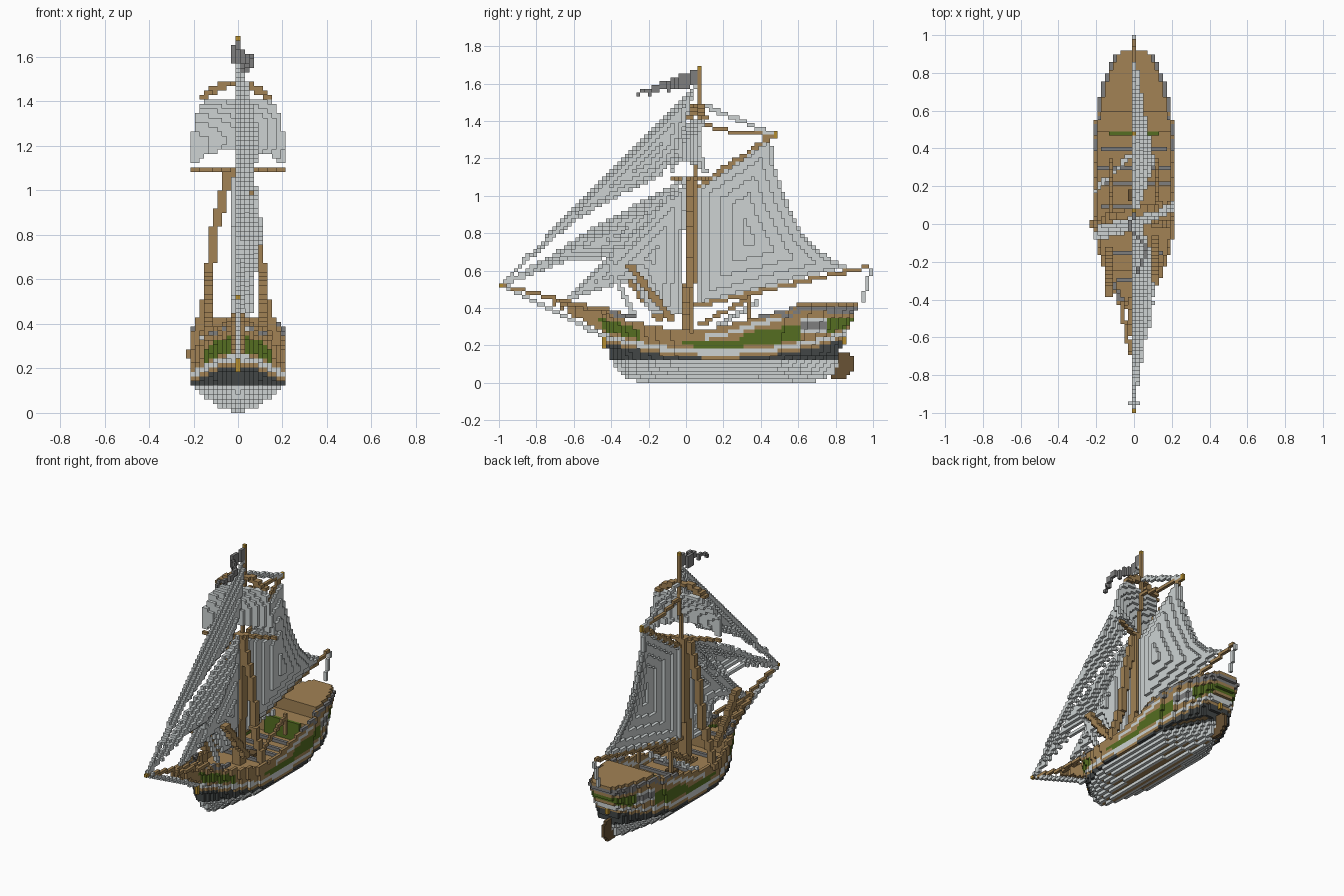
import bpy, bmesh, math
from mathutils import Vector

V = 2 / 98  # block size
if "Cube" in bpy.data.objects:
    bpy.data.objects.remove(bpy.data.objects["Cube"])

COLOURS = {
    "canvas_white": (0.61, 0.65, 0.65), "oak_brown": (0.36, 0.225, 0.09),
    "dark_brown": (0.14, 0.085, 0.035), "moss_green": (0.09, 0.155, 0.015),
    "charcoal": (0.055, 0.062, 0.062), "mid_grey": (0.21, 0.21, 0.21),
    "gold": (0.46, 0.27, 0.03)}
WHITE, BROWN, DARK, GREEN, COAL, GREY, GOLD = range(7)
MATS = []
for name, rgb in COLOURS.items():
    m = bpy.data.materials.new(name)
    m.use_nodes = True
    m.diffuse_color = (*rgb, 1)
    b = m.node_tree.nodes["Principled BSDF"]
    b.inputs["Base Color"].default_value = (*rgb, 1)
    b.inputs["Roughness"].default_value = 0.9
    MATS.append(m)

AXES = [Vector(a) for a in ((1, 0, 0), (0, 1, 0), (0, 0, 1))]


def cell(x, y, z):
    return round(x / V), math.floor(y / V + 1e-6), math.floor(z / V + 1e-6)


def build(name, cells):
    """Turn a dictionary of cell -> colour into one blocky mesh."""
    bm = bmesh.new()
    cache = {}

    def vert(p):
        key = tuple(round(c * 2) for c in p)
        if key not in cache:
            cache[key] = bm.verts.new(p * V)
        return cache[key]

    for c, colour in cells.items():
        centre = Vector((c[0], c[1] + 0.5, c[2] + 0.5))
        for a in range(3):
            for s in (-1, 1):
                near = list(c)
                near[a] += s
                if tuple(near) in cells:
                    continue
                n, u, w = AXES[a] * s / 2, AXES[(a + 1) % 3] / 2, AXES[(a + 2) % 3] * s / 2
                f = bm.faces.new([vert(centre + n + d) for d in (-u - w, u - w, u + w, w - u)])
                f.material_index = colour
    me = bpy.data.meshes.new(name)
    bm.to_mesh(me)
    bm.free()
    for m in MATS:
        me.materials.append(m)
    ob = bpy.data.objects.new(name, me)
    bpy.context.collection.objects.link(ob)


def line(pts, colour, w=1, cells=None):
    """Chain of blocks along a path, w blocks wide."""
    cells = {} if cells is None else cells
    for a, b in zip(pts, pts[1:]):
        a, b = Vector(a), Vector(b)
        n = int((b - a).length / V * 2) + 1
        for i in range(n + 1):
            x, y, z = cell(*a.lerp(b, i / n))
            for dx in range(w):
                for dy in range(w):
                    cells[x + dx - w // 2, y + dy - w // 2, z] = colour
    return cells


def ramp(t, pts):
    for (a, p), (b, q) in zip(pts, pts[1:]):
        if t <= b:
            return p + (q - p) * max(0, t - a) / (b - a)
    return pts[-1][1]


# Hull shape rules
PLAN = [(0, .02), (.04, .07), (.1, .125), (.2, .175), (.32, .213), (.6, .215),
        (.75, .2), (.85, .175), (.93, .135), (.98, .1), (1, .06)]
TOP = [(-.5, .39), (-.3, .33), (0, .27), (.2, .3), (.4, .36), (.55, .40), (.62, .43)]
STEM = [(0, -.24), (.03, -.33), (.12, -.4), (.3, -.45), (.4, -.48)]
STERN = [(0, .65), (.04, .8), (.2, .83), (.43, .93)]


def half_width(y, z):
    y0, y1 = ramp(z, STEM), ramp(z, STERN)
    if not y0 <= y <= y1:
        return -1
    w = ramp((y - y0) / (y1 - y0), PLAN)
    if z < .15:
        w *= 1 - ((.15 - z) / .155) ** 1.8
        w *= min(1, (y1 - y + .03) / .35) ** .5
    return w


def deck(y):
    return .31 if y < -.25 else .22 if y < .48 else .34 if y < .6 else .43


def hull_colour(y, z):
    h = z - (.13 + .23 * (y - .18) ** 2)
    left = ramp(y, TOP) - z
    if z < .12:
        return WHITE
    if h < 0:
        return COAL
    if left < .03:
        return GREY if .38 < y < .6 and left < .015 else BROWN
    if h < .02:
        return BROWN
    if h < .045:
        return WHITE
    if h < .06:
        return BROWN
    if .62 < y < .76:  # side gallery panel
        return GREY if .28 < z < .33 else WHITE if .26 < z < .35 else BROWN
    if left < .055 and y > .1:
        return GREY if y > .5 else WHITE
    if left < .075 and y > .2:
        return BROWN
    if y < -.25 or y > .28:
        return GREEN if h < .14 else BROWN
    return GREEN if -.02 < y and h < .085 else BROWN


hull = {}
for j in range(-26, 48):
    y = (j + .5) * V
    for k in range(21):
        z = (k + .5) * V
        w = half_width(y, z)
        if w < 0 or z > ramp(y, TOP):
            continue
        n = round(w / V - .35)
        if y > .6 and k == 20:  # raised poop platform inside a ledge
            n -= 1
        for i in range(-n, n + 1):
            rim = abs(i) >= n or min(half_width(y - V, z), half_width(y + V, z)) < abs(i) * V
            if z < deck(y) or rim:
                ledge = y > .6 and k == 19 and abs(i) >= n - 1
                hull[i, j, k] = GREY if ledge else hull_colour(y, z) if rim else BROWN
build("hull", hull)

# Deck beams, bulkhead and hatch
beams = {}
for y in (-.3, -.16, .1, .22, .3, .4):
    n = round(half_width(y, .25) / V) - 2
    for i in range(-n, n + 1):
        beams[cell(i * V, y, deck(y) + .015)] = GREY
build("deck_beams", beams)
build("bulkhead", {(i, 23, k): GREEN for i in range(-6, 7) for k in range(11, 17)})
build("hatch", {(i, j, 11): DARK for i in (-1, 0, 1) for j in (6, 7, 8)})

# Rudder and fittings
build("rudder", {(0, j, k): DARK for k in range(1, 8)
                 for j in range(38 + k // 3, 42 + (k > 1) + (2 < k < 7))})
build("stern_fitting", {(0, 41, 10): GOLD, (0, 41, 11): GOLD})
build("figurehead", {(0, -22, k): GOLD for k in (9, 10, 11)})

# Bow beak and bowsprit
beak = {}
for i in range(9):
    y = -.7 + i * .035
    line([(0, y, .43 - i * .01), (0, y, .42 - i * .018)], BROWN, 3 if i > 3 else 1, beak)
for s in (-1, 1):
    line([(s * .02, -.68, .43), (s * .07, -.42, .39), (s * .12, -.3, .35)], BROWN, 1, beak)
    line([(s * .06, -.42, .37), (s * .13, -.28, .36)], GREY, 1, beak)
build("bow_beak", beak)
sprit = line([(0, -.36, .36), (0, -.97, .52)], BROWN)
sprit.update(line([(-.03, -.95, .52), (.03, -.95, .52)], WHITE))
sprit[0, -49, 25] = GOLD
build("bowsprit", sprit)

# Mast, boom, gaff
mast = line([(0, .01, .22), (0, .04, 1.1)], BROWN, 3)
line([(0, .05, 1.04), (0, .08, 1.66)], BROWN, 1, mast)
mast[cell(0, .08, 1.685)] = GOLD
build("mast", mast)
build("boom", line([(0, .05, .41), (0, .97, .62)], BROWN))
gaff = line([(0, .08, 1.06), (0, .46, 1.32)], BROWN)
line([(0, .1, 1.38), (0, .2, 1.35), (0, .46, 1.32)], BROWN, 1, gaff)
line([(0, .48, 1.32), (0, .48, 1.34)], GOLD, 1, gaff)
build("gaff", gaff)


def topsail_y(x, z):
    """Braced round at the yard, squarer at the head, bellied forward."""
    t = (z - 1.11) / .3
    belly = .06 * math.sin(math.pi * t) * (1 - 10 * x * x)
    return (.02 + .48 * x) * (1 - t) + (.06 + .2 * x) * t - belly


# Yards and square topsail
build("lower_yard", line([(-.21, -.08, 1.1), (.21, .12, 1.1)], BROWN))
arch = [(x / 100, .07 + x / 400, 1.48 - .07 * (x / 15) ** 2) for x in range(-15, 16, 3)]
build("upper_yard", line(arch, BROWN, 2))
topsail = {}
for i in range(-10, 11):
    x = i * V
    for k in range(55, 69):
        z = (k + .5) * V
        foot = 1.12 + .07 * (1 - (x / .2) ** 2)
        if z > foot and abs(x) < ramp(z, [(1.25, .21), (1.36, .18), (1.41, .155)]):
            line([(x, topsail_y(x, z), z), (x, topsail_y(x, z + V), z)], WHITE, 1, topsail)
build("topsail", topsail)


def sail(name, pts, belly):
    """Fill a side outline, bulging away from its edges."""
    pts = [Vector(p) for p in pts]
    edges = list(zip(pts, pts[1:] + pts[:1]))
    depth = {}
    for j in range(-49, 49):
        for k in range(15, 82):
            p = Vector(((j + .5) * V, (k + .5) * V))
            inside, best = False, 9
            for a, b in edges:
                if (a.y > p.y) != (b.y > p.y) and p.x < a.x + (b.x - a.x) * (p.y - a.y) / (b.y - a.y):
                    inside = not inside
                t = max(0, min(1, (p - a).dot(b - a) / (b - a).length_squared))
                best = min(best, (p - a.lerp(b, t)).length)
            if inside:
                depth[j, k] = best
    far = max(depth.values())
    build(name, {(round(belly * (d / far) ** .8 / V), j, k): WHITE for (j, k), d in depth.items()})


sail("mainsail", [(.06, .41), (.07, 1.05), (.45, 1.31), (.48, 1.14), (.55, .95), (.63, .79),
                  (.76, .67), (.86, .62)], .1)
sail("flying_jib", [(-.96, .55), (-.62, .92), (.05, 1.59), (.01, 1.42), (-.04, 1.24),
                    (-.14, 1.1), (-.36, 1), (-.6, .86)], .08)
sail("jib", [(-.94, .53), (-.55, .8), (0, 1.1), (-.1, .94), (-.28, .72), (-.45, .66), (-.62, .66)], .1)
sail("staysail", [(-.66, .43), (-.36, .72), (0, 1.06), (-.02, .8), (-.03, .36), (-.2, .38),
                  (-.28, .55), (-.38, .52)], .08)

# Ropes
ROPES = {
    "bobstay": [(0, -.98, .52), (0, -.42, .24)],
    "outer_stay": [(0, -.98, .53), (0, .06, 1.59)],
    "inner_stay": [(0, -.97, .53), (0, .02, 1.1)],
    "halyard": [(-.02, -.04, .4), (-.02, -.01, 1.06)],
    "gaff_lift": [(0, .08, 1.49), (0, .46, 1.33)],
    "sheet": [(0, .985, .6), (0, .97, .52), (0, .94, .43)],
    "jib_sheet": [(.04, -.42, .66), (.04, -.28, .36)],
    "deck_rope": [(-.2, .18, .31), (0, .38, .43)],
}
for name, path in ROPES.items():
    build(name, line(path, WHITE))

# Shrouds, derricks and stair rails, mirrored
for s, side in ((1, "left"), (-1, "right")):
    build(side + "_shroud", line([(s * .03, .04, 1.08), (s * .1, .03, .8), (s * .13, .02, .5),
                                  (s * .17, .02, .38), (s * .2, .02, .26)], BROWN, 2))
    off = .06 if s > 0 else 0
    build(side + "_derrick", line([(s * .12, -.35 + off, .63), (s * .12, -.13 + off, .34)], BROWN, 2))
    build(side + "_stair_rail", line([(s * .13, .08, .31), (s * .13, .33, .45), (s * .13, .33, .33)], BROWN))

# Waving pennant
flag = {}
for i in range(16):
    t = i / 15
    x = .03 * math.sin(t * 8 + 3) + .055 * t
    for k in range(4 if i < 5 else 3 if i < 8 else 2 if i < 13 else 1):
        flag[cell(x, .05 - i * V, 1.665 - .12 * t - k * V)] = GREY
build("pennant", flag)
